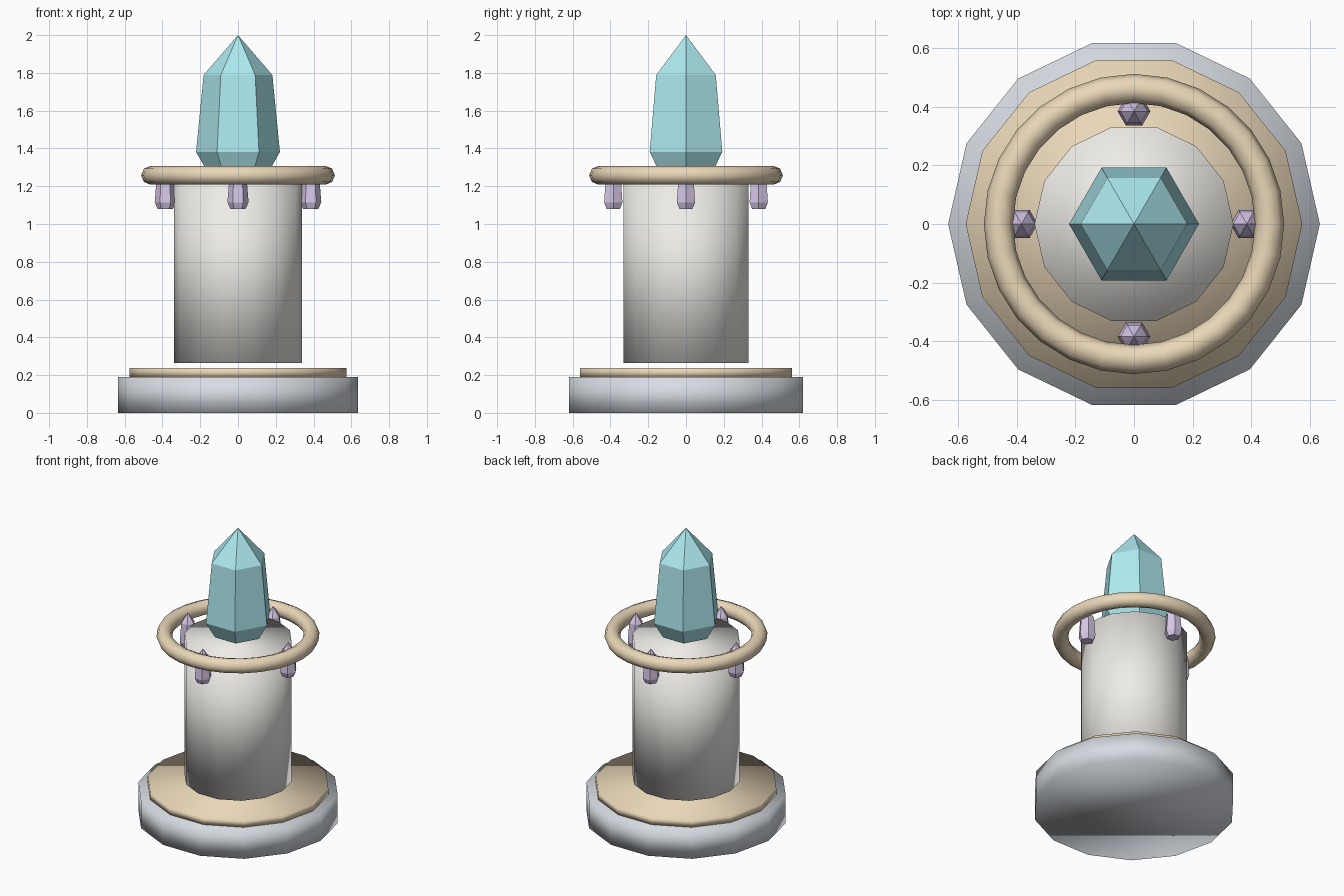
import bpy, bmesh, math

if "Cube" in bpy.data.objects:
    bpy.data.objects.remove(bpy.data.objects["Cube"])


def material(name, color):
    m = bpy.data.materials.new(name)
    m.diffuse_color = (*color, 1)
    m.use_nodes = True
    m.node_tree.nodes["Principled BSDF"].inputs["Base Color"].default_value = m.diffuse_color
    return m


stone = material("stone", (0.68, 0.72, 0.77))
marble = material("marble", (0.86, 0.84, 0.80))
brass = material("brass", (0.82, 0.68, 0.48))
aqua = material("aqua", (0.42, 0.82, 0.87))
violet = material("violet", (0.68, 0.57, 0.80))


def finish(obj, name, mat, smooth):
    obj.name = name
    obj.data.materials.append(mat)
    for p in obj.data.polygons:
        p.use_smooth = smooth
    return obj


def lathe(name, profile, sides, mat, smooth=False, loc=(0, 0, 0)):
    """Stack polygon rings of (radius, z); radius 0 closes to a tip."""
    bm = bmesh.new()
    rings = []
    for r, z in profile:
        n = sides if r > 0 else 1
        rings.append([bm.verts.new((r * math.cos(math.tau * i / sides),
                                    r * math.sin(math.tau * i / sides), z))
                      for i in range(n)])
    for a, b in zip(rings, rings[1:]):
        for i in range(sides):
            j = (i + 1) % sides
            if len(b) == 1:
                bm.faces.new((a[i], a[j], b[0]))
            else:
                bm.faces.new((a[i], a[j], b[j], b[i]))
    bm.faces.new(rings[0][::-1])
    if len(rings[-1]) > 1:
        bm.faces.new(rings[-1])
    mesh = bpy.data.meshes.new(name)
    bm.to_mesh(mesh)
    bm.free()
    obj = bpy.data.objects.new(name, mesh)
    obj.location = loc
    bpy.context.collection.objects.link(obj)
    return finish(obj, name, mat, smooth)


def crystal(name, radius, bottom, top, mat, loc=(0, 0, 0)):
    h = top - bottom
    shape = [(0.72, 0), (1, 0.15), (0.82, 0.71), (0, 1)]
    return lathe(name, [(radius * r, bottom + h * t) for r, t in shape],
                 6, mat, loc=loc)


# Stepped base and column, with a narrow gap under the column
lathe("base", [(0.635, 0), (0.635, 0.19)], 14, stone, True)
lathe("base_trim", [(0.575, 0.19), (0.575, 0.238)], 14, brass, True)
lathe("column", [(0.34, 0.265), (0.34, 1.245)], 14, marble, True)

# Floating ring
bpy.ops.mesh.primitive_torus_add(major_radius=0.463, minor_radius=0.05,
                                 major_segments=28, minor_segments=8,
                                 location=(0, 0, 1.258))
finish(bpy.context.object, "ring", brass, True)

# Main crystal and four small ones around the column
crystal("main_crystal", 0.222, 1.272, 2.0, aqua)
for k in range(4):
    a = k * math.pi / 2
    crystal(f"small_crystal_{k + 1}", 0.056, 1.08, 1.31, violet,
            (0.385 * math.cos(a), 0.385 * math.sin(a), 0))
